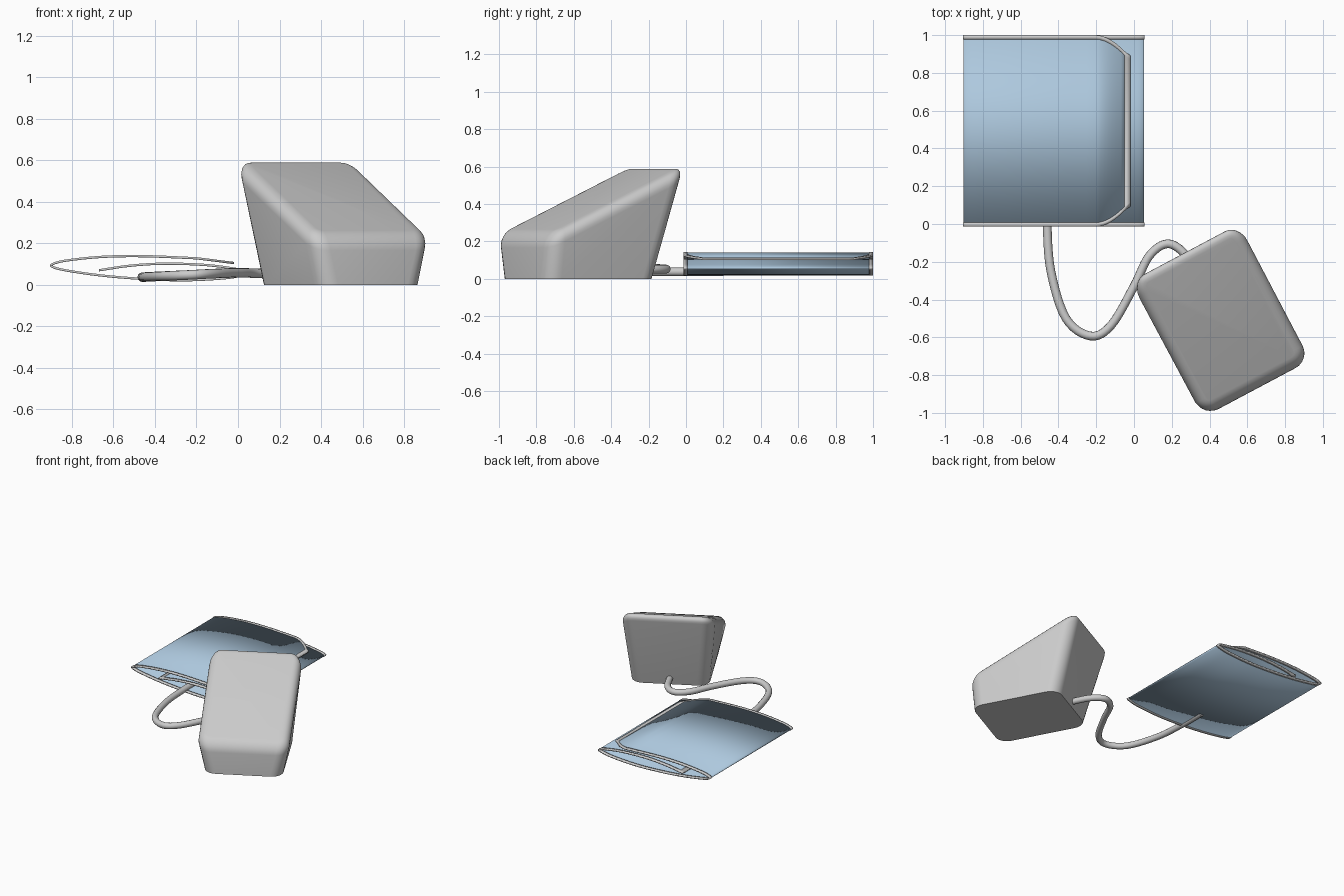
import bpy, bmesh, math
from mathutils import Vector

if "Cube" in bpy.data.objects:
    bpy.data.objects.remove(bpy.data.objects["Cube"])


def add_object(name, bm):
    mesh = bpy.data.meshes.new(name)
    bmesh.ops.recalc_face_normals(bm, faces=bm.faces[:])
    bm.to_mesh(mesh)
    bm.free()
    ob = bpy.data.objects.new(name, mesh)
    bpy.context.collection.objects.link(ob)
    return ob


def smooth(ob, angle=35):
    bpy.ops.object.select_all(action='DESELECT')
    ob.select_set(True)
    bpy.context.view_layer.objects.active = ob
    bpy.ops.object.shade_smooth_by_angle(angle=math.radians(angle))


def spline(pts, n):
    """Catmull-Rom sampling through the points."""
    p = [Vector(q) for q in pts]
    p = [2 * p[0] - p[1]] + p + [2 * p[-1] - p[-2]]
    out = []
    for i in range(1, len(p) - 2):
        a, b, c, d = p[i - 1:i + 3]
        for k in range(n):
            t = k / n
            out.append(0.5 * (2 * b + (c - a) * t + (2 * a - 5 * b + 4 * c - d) * t ** 2
                              + (3 * b - a - 3 * c + d) * t ** 3))
    return out + [p[-2]]


# Monitor body: tapered wedge, turned in plan
bm = bmesh.new()
mid, top_w, low_w = 0.166, 0.333, 0.277
bottom = [bm.verts.new((mid + s * low_w, v, 0)) for s, v in
          ((-1, -1.073), (1, -1.073), (1, -0.41), (-1, -0.41))]
top = [bm.verts.new((mid + s * top_w, v, z)) for s, v, z in
       ((-1, -1.076, 0.235), (1, -1.076, 0.235), (1, -0.245, 0.611), (-1, -0.245, 0.611))]
bm.faces.new(bottom[::-1])
bm.faces.new(top)
for i in range(4):
    j = (i + 1) % 4
    bm.faces.new((bottom[i], bottom[j], top[j], top[i]))
bm.normal_update()
uprights = [e for e in bm.edges if (e.verts[0] in bottom) != (e.verts[1] in bottom)]
bmesh.ops.bevel(bm, geom=uprights, offset=0.085, segments=6, profile=0.5, affect='EDGES')
bm.normal_update()
lid = max((f for f in bm.faces if f.normal.z > 0.5), key=lambda f: f.calc_area())
bmesh.ops.bevel(bm, geom=list(lid.edges), offset=0.068, segments=6, profile=0.5, affect='EDGES')
body = add_object("monitor_body", bm)
body.rotation_euler.z = math.radians(28)
smooth(body)

# Cuff: spiral sheet, inner end first, outer flap end last
section = [(-0.67, 0.07), (-0.52, 0.092), (-0.35, 0.102), (-0.15, 0.095), (0.0, 0.075),
           (0.045, 0.062), (0.04, 0.052), (-0.05, 0.033), (-0.25, 0.022), (-0.45, 0.028),
           (-0.65, 0.044), (-0.82, 0.068), (-0.89, 0.085), (-0.893, 0.1), (-0.82, 0.118),
           (-0.65, 0.135), (-0.45, 0.138), (-0.2, 0.128)]
rows = [(p.x, p.y, 0.507) for p in spline(section, 5)]
for k in range(1, 9):                      # rounded flap corners
    x = -0.2 + 0.15 * k / 8
    rows.append((x, 0.128 - 0.023 * (x + 0.2) / 0.18, 0.507 - 0.085 * (k / 8) ** 1.8))
rows.append((-0.02, 0.105, 0.4))


def sheet(name, border, thickness):
    bm = bmesh.new()
    grid = [[bm.verts.new((x, 0.4925 + y, z)) for y in (-w, -w + 0.022, w - 0.022, w)]
            for x, z, w in rows]
    last = len(rows) - 2
    for r in range(last + 1):
        for c in range(3):
            if (c != 1 or r in (0, last)) == border:
                bm.faces.new((grid[r][c], grid[r][c + 1], grid[r + 1][c + 1], grid[r + 1][c]))
    loose = [v for v in bm.verts if not v.link_faces]
    bmesh.ops.delete(bm, geom=loose, context='VERTS')
    ob = add_object(name, bm)
    mod = ob.modifiers.new("thickness", 'SOLIDIFY')
    mod.thickness = thickness
    mod.offset = 0
    smooth(ob, 40)
    return ob


cuff = sheet("cuff_fabric", False, 0.006)
blue = bpy.data.materials.new("cuff_blue")
blue.diffuse_color = (0.42, 0.58, 0.73, 1)
blue.use_nodes = True
blue.node_tree.nodes["Principled BSDF"].inputs["Base Color"].default_value = blue.diffuse_color
cuff.data.materials.append(blue)
sheet("cuff_trim", True, 0.011)

# Air hose
path = [(-0.46, 0.2, 0.037), (-0.46, 0.0, 0.037), (-0.44, -0.25, 0.038), (-0.36, -0.5, 0.042),
        (-0.23, -0.593, 0.048), (-0.12, -0.535, 0.054), (0.0, -0.33, 0.058),
        (0.08, -0.17, 0.056), (0.175, -0.105, 0.052), (0.265, -0.155, 0.05),
        (0.335, -0.28, 0.05), (0.38, -0.37, 0.05)]
cu = bpy.data.curves.new("air_hose", 'CURVE')
cu.dimensions = '3D'
cu.bevel_depth = 0.023
cu.bevel_resolution = 4
cu.use_fill_caps = True
pts = spline(path, 6)
sp = cu.splines.new('POLY')
sp.points.add(len(pts) - 1)
for q, p in zip(sp.points, pts):
    q.co = (*p, 1)
sp.use_smooth = True
hose = bpy.data.objects.new("air_hose", cu)
bpy.context.collection.objects.link(hose)
